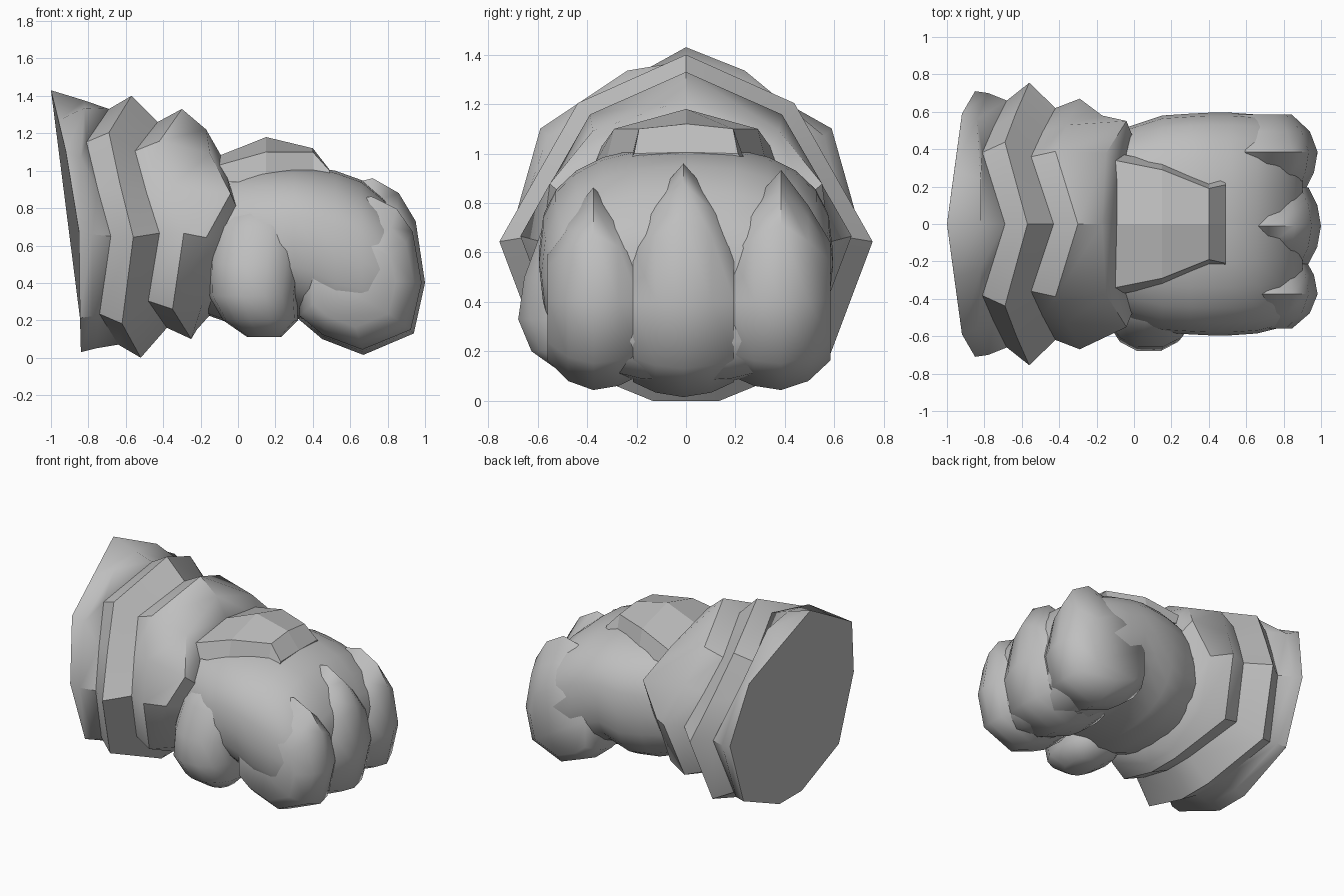
import bpy, bmesh
from math import sin, cos, pi, copysign, radians

if "Cube" in bpy.data.objects:
    bpy.data.objects.remove(bpy.data.objects["Cube"], do_unlink=True)

grey = bpy.data.materials.new("plain grey")
grey.use_nodes = True
tone = (0.52, 0.52, 0.52, 1)
grey.diffuse_color = tone
grey.node_tree.nodes["Principled BSDF"].inputs["Base Color"].default_value = tone


def loft(name, rings, smooth=None):
    """Skin a list of equal closed rings, capping both ends."""
    bm = bmesh.new()
    loops = [[bm.verts.new(p) for p in ring] for ring in rings]
    n = len(loops[0])
    for a, b in zip(loops, loops[1:]):
        for i in range(n):
            j = (i + 1) % n
            bm.faces.new((a[i], a[j], b[j], b[i]))
    bm.faces.new(loops[0][::-1])
    bm.faces.new(loops[-1])
    bmesh.ops.recalc_face_normals(bm, faces=bm.faces)
    mesh = bpy.data.meshes.new(name)
    bm.to_mesh(mesh)
    bm.free()
    mesh.materials.append(grey)
    obj = bpy.data.objects.new(name, mesh)
    bpy.context.collection.objects.link(obj)
    if smooth:
        bpy.ops.object.select_all(action="DESELECT")
        obj.select_set(True)
        bpy.context.view_layer.objects.active = obj
        bpy.ops.object.shade_smooth_by_angle(angle=radians(smooth))


def oval(n, power):
    """Unit superellipse points."""
    def f(v):
        return copysign(abs(v) ** (2 / power), v)
    return [(f(cos(2 * pi * i / n)), f(sin(2 * pi * i / n))) for i in range(n)]


# Cuff: folded rings, each half profile runs from the top to the bottom
lower = [(1, 0.46), (0.77, 0.13), (0.18, 0)]
fold = [(0, 1), (0.58, 0.86), (0.79, 0.66)] + lower
rim = [(0, 1), (0.41, 0.885), (0.83, 0.765)] + lower
bump = [(0, 1), (0.34, 0.97), (0.8, 0.77)] + lower
mouth = [(0, 1), (0.65, 0.88), (0.95, 0.68)] + lower
lean = [0, -0.12, -0.06, 0.01, -0.05, 0.05]


def cuff_ring(x, width, low, high, half=fold, shift=lean):
    pts = [(x + d, width * y, low + (high - low) * z) for (y, z), d in zip(half, shift)]
    return pts + [(px, -py, pz) for px, py, pz in reversed(pts[1:])]


loft("cuff", [
    cuff_ring(-0.85, 0.71, 0.03, 1.43, rim, [-0.15, -0.11, -0.07, 0, 0.005, 0.01]),
    cuff_ring(-0.78, 0.70, 0.05, 1.375, bump, [-0.04, -0.04, -0.06, 0, 0, 0.02]),
    cuff_ring(-0.69, 0.66, 0.07, 1.33),
    cuff_ring(-0.57, 0.755, 0.0, 1.40),
    cuff_ring(-0.43, 0.62, 0.16, 1.26),
    cuff_ring(-0.30, 0.67, 0.10, 1.33),
    cuff_ring(-0.17, 0.58, 0.15, 1.22, mouth, [0, 0.02, 0.13, 0, -0.02, -0.05]),
    cuff_ring(-0.09, 0.50, 0.24, 1.08, mouth, [0, 0.03, 0.08, 0, -0.02, -0.05]),
], smooth=42)

# Hand: rounded body sloping down to the knuckles, deeper where the fingers fold under
body = [(-0.2, 0.46, 0.24, 0.95), (0, 0.53, 0.17, 1.02), (0.15, 0.58, 0.16, 1.03),
        (0.3, 0.59, 0.22, 1.03), (0.4, 0.595, 0.18, 1.02), (0.52, 0.595, 0.1, 1.0),
        (0.66, 0.585, 0.07, 0.95), (0.78, 0.555, 0.08, 0.85), (0.86, 0.5, 0.14, 0.73),
        (0.9, 0.42, 0.22, 0.64)]
loft("hand", [[(x, r * u, (lo + hi) / 2 + (hi - lo) / 2 * v) for u, v in oval(24, 2.45)]
              for x, r, lo, hi in body], smooth=55)

# Thumb: short stub blending down from the front side of the hand
thumb = [(0.84, 0.13, -0.3, 0.16, 0.17), (0.7, 0.11, -0.34, 0.24, 0.245),
         (0.5, 0.09, -0.38, 0.25, 0.28), (0.33, 0.08, -0.4, 0.235, 0.285),
         (0.2, 0.12, -0.39, 0.2, 0.24), (0.11, 0.14, -0.38, 0.09, 0.12)]
loft("thumb", [[(x + rx * u, y + ry * v, z) for u, v in oval(14, 2.3)]
               for z, x, y, rx, ry in thumb], smooth=50)

# Fingers: solid curled segments, sliced sideways and peaked at the knuckle
curl = [(0.6, 0.93), (0.72, 0.96), (0.86, 0.88), (0.95, 0.73), (1.0, 0.4), (0.94, 0.13),
        (0.67, 0.015), (0.45, 0.1), (0.32, 0.21), (0.32, 0.5), (0.45, 0.75)]
hub_x, hub_z = 0.55, 0.42


def finger(name, y, width, reach, lift, sag, outer=0):
    """Loft slices across the finger; the outer side (-1 or 1) tapers more."""
    rings = []
    for t in (-1, -0.55, 0, 0.55, 1):
        s = 1 - (0.32 if t * outer > 0 else 0.15) * t * t
        ring = []
        for x, z in curl:
            z -= 0.2 * abs(t) * max(0, (z - 0.55) / 0.41)
            rise = lift if z > hub_z else sag
            ring.append((hub_x + (x - hub_x) * s * reach, y + width * t,
                         hub_z + (z - hub_z) * s * rise))
        rings.append(ring)
    loft(name, rings, smooth=60)


finger("right_finger", -0.375, 0.185, 0.96, 0.82, 0.93, -1)
finger("middle_finger", -0.01, 0.205, 1.0, 1.0, 1.0)
finger("left_finger", 0.385, 0.2, 0.96, 0.95, 0.93, 1)

# Back plate: raised tapered pad on top of the hand
plate = []
for x, w, edge, ridge in [(-0.1, 0.34, 1.03, 1.08), (0.15, 0.29, 1.1, 1.18),
                          (0.4, 0.19, 1.1, 1.12), (0.49, 0.21, 1.0, 1.005)]:
    plate.append([(x, -w - 0.04, 0.94), (x, -w, edge), (x, 0, ridge),
                  (x, w, edge), (x, w + 0.04, 0.94)])
loft("back_plate", plate)
